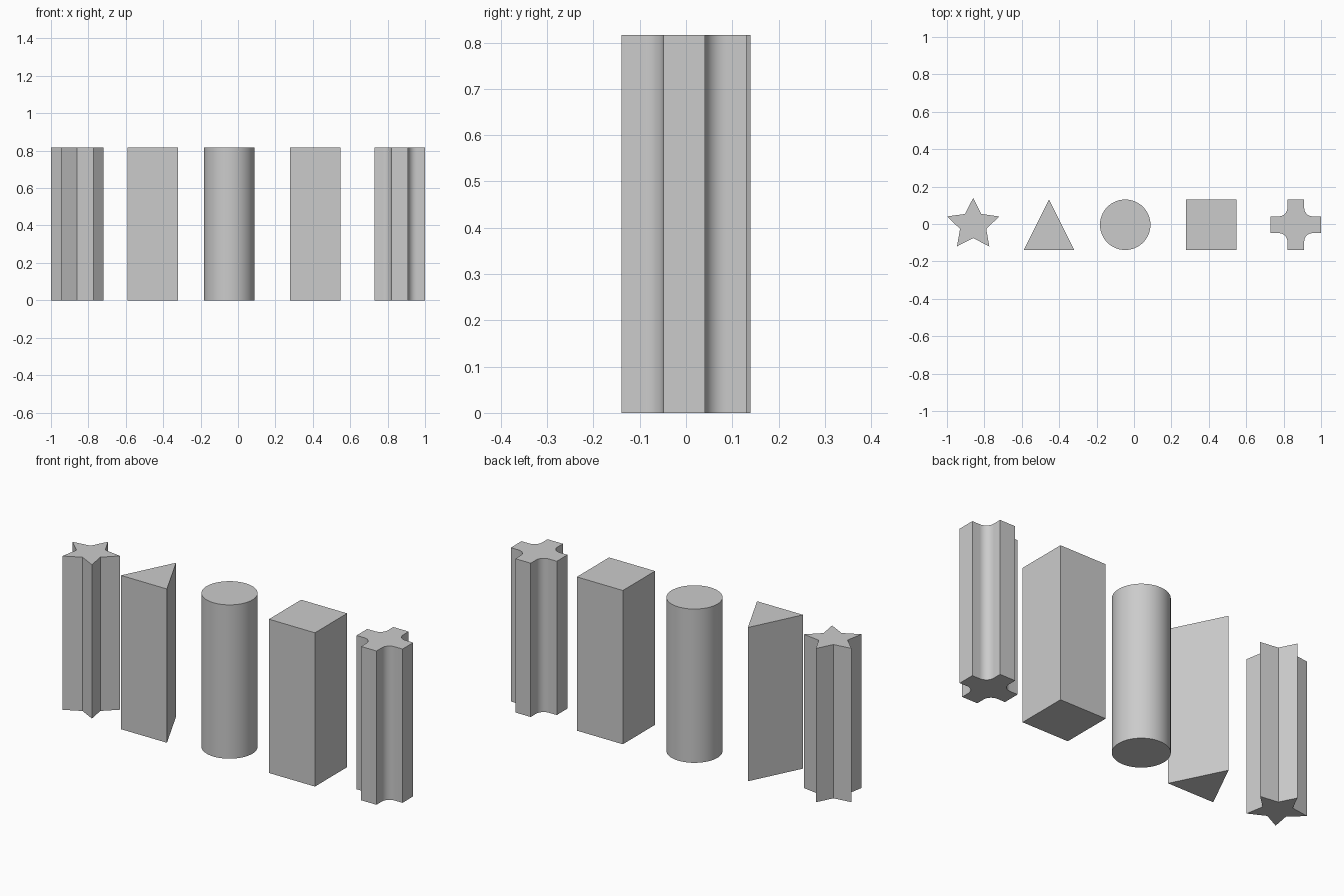
import bpy, bmesh, math

if "Cube" in bpy.data.objects:
    bpy.data.objects.remove(bpy.data.objects["Cube"])

H = 0.816      # prism height
CY = -0.004    # common centre line in y
R = 0.135      # half width of each block


def prism(name, cx, profile, smooth=False):
    """Extrude a counter-clockwise profile from the ground to height H."""
    bm = bmesh.new()
    base = bm.faces.new([bm.verts.new((cx + x, CY + y, 0)) for x, y in profile])
    top = bmesh.ops.extrude_face_region(bm, geom=[base], use_keep_orig=True)
    bmesh.ops.translate(bm, vec=(0, 0, H),
                        verts=[g for g in top["geom"] if isinstance(g, bmesh.types.BMVert)])
    bmesh.ops.recalc_face_normals(bm, faces=bm.faces[:])
    me = bpy.data.meshes.new(name)
    bm.to_mesh(me)
    bm.free()
    ob = bpy.data.objects.new(name, me)
    bpy.context.collection.objects.link(ob)
    if smooth:
        bpy.ops.object.select_all(action='DESELECT')
        ob.select_set(True)
        bpy.context.view_layer.objects.active = ob
        bpy.ops.object.shade_smooth_by_angle(angle=math.radians(30))
    return ob


# Five-pointed star
star = []
for i in range(10):
    a = math.pi / 2 + i * math.pi / 5
    k = 1 if i % 2 == 0 else 0.5
    star.append((0.147 * k * math.cos(a), 0.143 * k * math.sin(a)))
prism("star_block", -0.86, star)

# Triangle
prism("triangle_block", -0.455, [(-R, -R), (R, -R), (0, R)])

# Cylinder
N = 64
circle = [(R * math.cos(2 * math.pi * i / N), R * math.sin(2 * math.pi * i / N))
          for i in range(N)]
prism("round_block", -0.047, circle, smooth=True)

# Square
prism("square_block", 0.414, [(-R, -R), (R, -R), (R, R), (-R, R)])

# Cross with rounded inner corners: one quarter repeated four times
w, f, S = 0.045, 0.045, 12
quarter = [(R, -w), (R, w)]
for i in range(S + 1):
    a = -math.pi / 2 - i * math.pi / 2 / S
    quarter.append((w + f + f * math.cos(a), w + f + f * math.sin(a)))
cross = []
for q in range(4):
    c, s = round(math.cos(q * math.pi / 2)), round(math.sin(q * math.pi / 2))
    cross += [(c * x - s * y, s * x + c * y) for x, y in quarter]
prism("cross_block", 0.865, cross, smooth=True)
